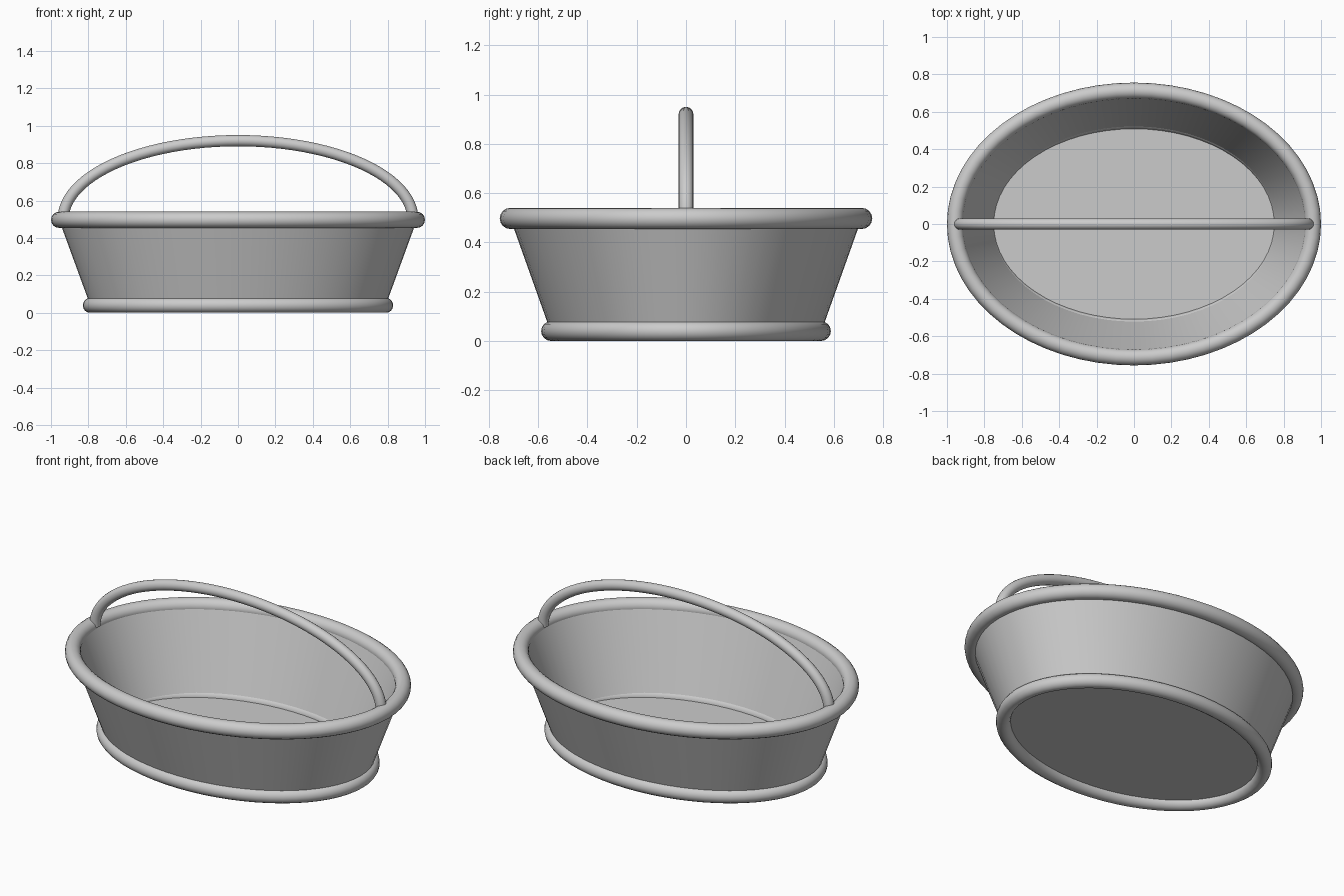
import bpy, bmesh, math

if "Cube" in bpy.data.objects:
    bpy.data.objects.remove(bpy.data.objects["Cube"])

grey = bpy.data.materials.new("plain_grey")
grey.use_nodes = True
grey.diffuse_color = (0.6, 0.6, 0.6, 1)
grey.node_tree.nodes["Principled BSDF"].inputs["Base Color"].default_value = (0.6, 0.6, 0.6, 1)

SIDES = 64


def finish(name, bm):
    bmesh.ops.recalc_face_normals(bm, faces=bm.faces)
    mesh = bpy.data.meshes.new(name)
    bm.to_mesh(mesh)
    bm.free()
    mesh.materials.append(grey)
    obj = bpy.data.objects.new(name, mesh)
    bpy.context.collection.objects.link(obj)
    bpy.ops.object.select_all(action="DESELECT")
    obj.select_set(True)
    bpy.context.view_layer.objects.active = obj
    bpy.ops.object.shade_smooth_by_angle(angle=math.radians(40))
    return obj


def oval(bm, rx, ry, z):
    angles = [2 * math.pi * i / SIDES for i in range(SIDES)]
    return [bm.verts.new((rx * math.cos(a), ry * math.sin(a), z)) for a in angles]


def bridge(bm, a, b):
    n = len(a)
    for i in range(n):
        j = (i + 1) % n
        bm.faces.new((a[i], a[j], b[j], b[i]))


def oval_ring(name, rx, ry, z, r, steps=16):
    """Oval hoop with a round section, rx and ry to the tube centre."""
    bm = bmesh.new()
    turns = [2 * math.pi * k / steps for k in range(steps)]
    loops = [oval(bm, rx + r * math.cos(t), ry + r * math.sin(t + math.pi / 2), z + r * math.sin(t))
             for t in turns]
    for k in range(steps):
        bridge(bm, loops[k], loops[(k + 1) % steps])
    return finish(name, bm)


# Flared tub: outer wall, inner wall, floor and underside
bm = bmesh.new()
profile = [(0.79, 0.55, 0.04), (0.957, 0.713, 0.497), (0.917, 0.673, 0.497), (0.75, 0.513, 0.045)]
loops = [oval(bm, *p) for p in profile]
for lower, upper in zip(loops, loops[1:]):
    bridge(bm, lower, upper)
bm.faces.new(loops[0])
bm.faces.new(loops[-1])
finish("tub", bm)

# Rolled hoops at the rim and the foot
oval_ring("rim_hoop", 0.957, 0.713, 0.497, 0.043)
oval_ring("foot_hoop", 0.79, 0.548, 0.04, 0.04)

# Arched carrying handle: round section swept along a half oval
bm = bmesh.new()
ARC, ROUND, RADIUS = 48, 16, 0.03
sections = []
for i in range(ARC + 1):
    a = math.pi * i / ARC
    x, z = 0.935 * math.cos(a), 0.5 + 0.42 * math.sin(a)
    nx, nz = 0.42 * math.cos(a), 0.935 * math.sin(a)
    length = math.hypot(nx, nz)
    section = []
    for k in range(ROUND):
        t = 2 * math.pi * k / ROUND
        d = RADIUS * math.cos(t) / length
        section.append(bm.verts.new((x + d * nx, RADIUS * math.sin(t), z + d * nz)))
    sections.append(section)
for a, b in zip(sections, sections[1:]):
    bridge(bm, a, b)
bm.faces.new(sections[0])
bm.faces.new(sections[-1])
finish("handle", bm)
